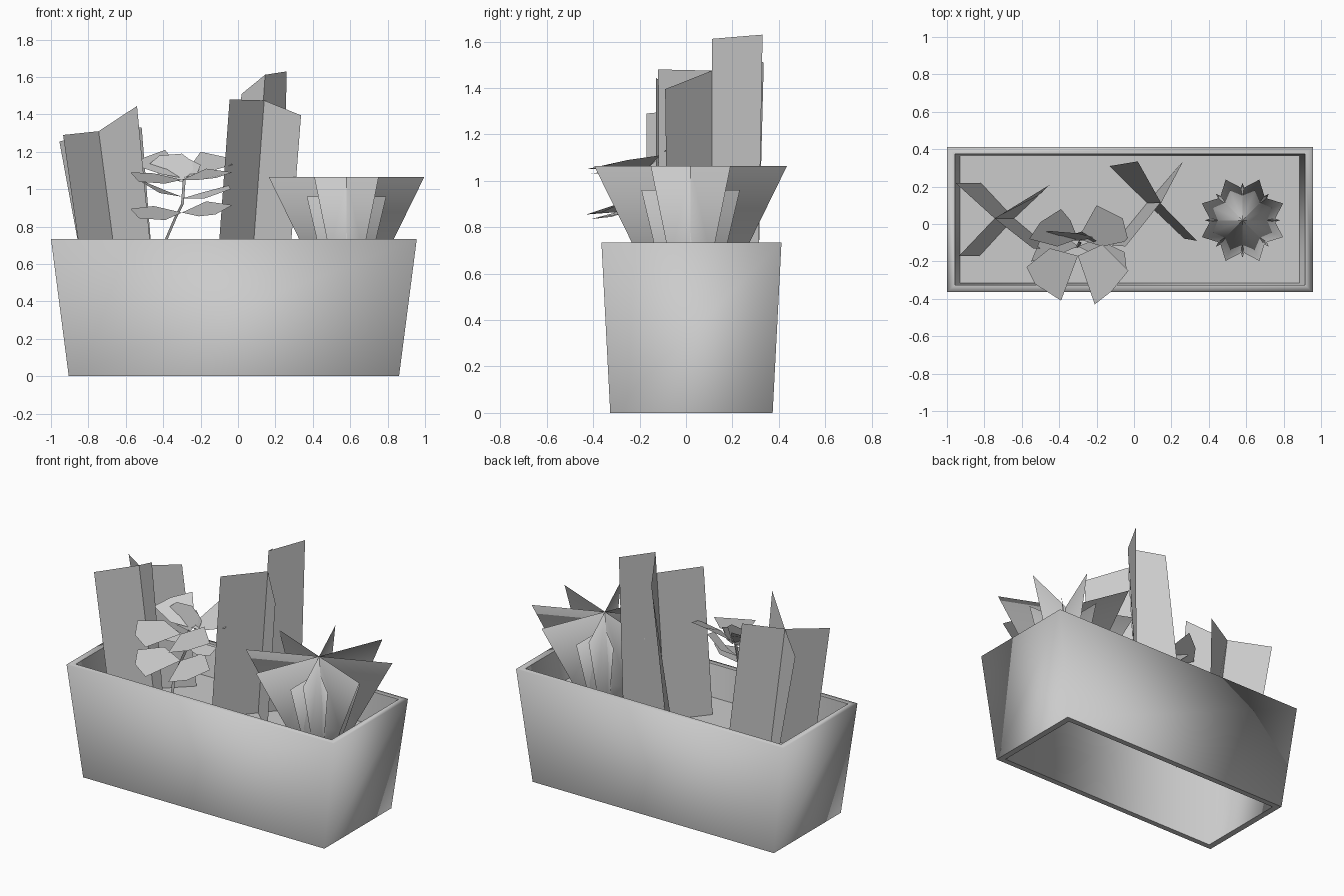
import bpy
import math
from mathutils import Vector

if "Cube" in bpy.data.objects:
    bpy.data.objects.remove(bpy.data.objects["Cube"])

grey = bpy.data.materials.new("plain grey")
grey.diffuse_color = (0.6, 0.6, 0.6, 1)
grey.use_nodes = True
grey.node_tree.nodes["Principled BSDF"].inputs["Base Color"].default_value = grey.diffuse_color
SOIL = 0.52


def make(name, verts, faces, smooth=False):
    me = bpy.data.meshes.new(name)
    me.from_pydata([tuple(v) for v in verts], [], faces)
    me.update()
    me.materials.append(grey)
    me.polygons.foreach_set("use_smooth", [smooth] * len(me.polygons))
    ob = bpy.data.objects.new(name, me)
    bpy.context.collection.objects.link(ob)
    return ob


# Planter parts: stacked rectangular rings (half width, half depth, height)
def ring_shell(name, rings, smooth):
    verts, faces = [], []
    for hx, hy, z in rings:
        verts += [(-0.022 + sx * hx, 0.0235 + sy * hy, z)
                  for sx, sy in ((-1, -1), (1, -1), (1, 1), (-1, 1))]
    for r in range(len(rings) - 1):
        for i in range(4):
            j = (i + 1) % 4
            faces.append((r * 4 + i, r * 4 + j, r * 4 + 4 + j, r * 4 + 4 + i))
    if len(rings) == 1:
        faces.append((0, 1, 2, 3))
    make(name, verts, faces, smooth)


# Open-bottomed box: outer wall with rim, inner lining, bottom lip, soil sheet
ring_shell("planter_wall", [(0.883, 0.35, 0), (0.978, 0.388, 0.735),
                            (0.936, 0.35, 0.735)], True)
ring_shell("planter_lining", [(0.936, 0.35, 0.735), (0.841, 0.312, 0)], True)
ring_shell("planter_bottom_lip", [(0.841, 0.312, 0), (0.883, 0.35, 0)], False)
ring_shell("soil", [(0.908, 0.339, SOIL)], False)


# Tall blades: folded pairs of panels sharing a centre line, run into the soil
def blade(name, *edges):
    verts = []
    for top, base in edges:
        top, base = Vector(top), Vector(base)
        t = (top.z - SOIL) / (top.z - base.z)
        verts += [top, top.lerp(base, t)]
    make(name, verts, [(0, 1, 3, 2), (2, 3, 5, 4)])


mid = ((-0.745, 0.03, 1.31), (-0.66, 0.03, 0.66))
blade("left_front_blade", ((-0.935, -0.17, 1.29), (-0.845, -0.17, 0.66)), mid,
      ((-0.54, -0.13, 1.445), (-0.465, -0.13, 0.66)))
blade("left_back_blade", ((-0.955, 0.22, 1.255), (-0.845, 0.22, 0.66)), mid,
      ((-0.515, 0.15, 1.33), (-0.45, 0.21, SOIL)))
blade("right_front_blade", ((-0.045, -0.12, 1.48), (-0.105, -0.115, 0.66)),
      ((0.14, 0.112, 1.475), (0.08, 0.112, 0.66)),
      ((0.337, -0.09, 1.395), (0.28, -0.08, 0.66)))
blade("right_back_blade", ((0.02, 0.335, 1.51), (-0.13, 0.31, SOIL)),
      ((0.145, 0.112, 1.612), (0.08, 0.112, 0.66)),
      ((0.26, 0.33, 1.63), (0.24, 0.31, SOIL)))


# Rosette: upright pleated leaves with rounded ridges and deep valleys
def rosette(name, tip, spine, valley, top, offset):
    def point(r, degrees, z):
        a = math.radians(degrees)
        return (0.58 + r * math.cos(a), 0.02 + r * math.sin(a), z)

    verts, faces = [], []
    for k in range(8):
        a = offset + 45 * k
        verts += [point(0, a, top), point(tip, a, top), point(spine, a, 0.66),
                  point(spine * 0.7, a, SOIL),
                  point(valley, a + 22.5, 0.66),
                  point(valley * 0.8, a + 22.5, SOIL)]
        n, p = 6 * k, 6 * ((k - 1) % 8)
        faces += [(n, n + 1, n + 2, n + 4), (n, p + 4, n + 2, n + 1),
                  (n + 2, n + 3, n + 5, n + 4), (p + 4, p + 5, n + 3, n + 2)]
    make(name, verts, faces, True)


rosette("rosette_outer_leaves", 0.45, 0.235, 0.17, 1.065, 22.5)
rosette("rosette_inner_leaves", 0.30, 0.20, 0.10, 0.96, 0)


# Leafy plant: fan-shaped leaves around a thin stem
def leaf(name, root, *rim):
    make(name, [root, *rim], [tuple(range(len(rim) + 1))])


root = (-0.30, -0.17)
for tier, z, lift in (("upper", 1.05, 0.0), ("lower", 0.875, -0.02)):
    leaf(tier + "_front_left_leaf", (*root, z), (-0.45, -0.13, z + 0.035),
         (-0.575, -0.23, z + 0.04 + lift), (-0.53, -0.32, z - 0.01 + lift),
         (-0.39, -0.41, z - 0.02 + lift))
    leaf(tier + "_front_right_leaf", (*root, z), (-0.21, -0.43, z + lift),
         (-0.12, -0.36, z + 0.01 + lift), (-0.03, -0.25, z + 0.04),
         (-0.17, -0.11, z + 0.06))
leaf("upper_back_right_leaf", (-0.30, -0.08, 1.06), (-0.17, -0.12, 1.09),
     (-0.03, -0.09, 1.13), (-0.06, 0.03, 1.17), (-0.20, 0.10, 1.20))
leaf("upper_back_left_leaf", (-0.30, -0.08, 1.06), (-0.34, 0.02, 1.15),
     (-0.39, 0.08, 1.21), (-0.50, 0.01, 1.17), (-0.56, -0.08, 1.13),
     (-0.41, -0.12, 1.08))
leaf("middle_right_leaf", (-0.30, -0.12, 0.95), (-0.18, -0.18, 0.95),
     (-0.04, -0.24, 1.00), (-0.05, -0.15, 1.02), (-0.20, -0.08, 0.98))
leaf("middle_left_leaf", (-0.30, -0.12, 0.96), (-0.42, -0.17, 0.98),
     (-0.55, -0.20, 1.06), (-0.50, -0.08, 1.04), (-0.38, -0.05, 0.99))

# Steep young leaves at the heart
leaf("left_young_leaf", (-0.29, -0.09, 1.04), (-0.39, -0.08, 1.05),
     (-0.48, -0.04, 1.13), (-0.42, -0.04, 1.18), (-0.30, -0.05, 1.19),
     (-0.22, -0.07, 1.13))
leaf("right_young_leaf", (-0.31, -0.05, 1.06), (-0.23, -0.10, 1.05),
     (-0.20, -0.09, 1.13), (-0.28, -0.04, 1.17))

# Three-sided stem following a bent path, rooted below the soil
path = [Vector(p) for p in ((-0.44, -0.10, 0.33), (-0.40, -0.10, 0.70),
                            (-0.34, -0.11, 0.84), (-0.30, -0.12, 0.92),
                            (-0.29, -0.10, 1.05))]
verts, faces = [], []
for p in path:
    for k in range(3):
        a = math.tau * k / 3
        verts.append(p + Vector((math.cos(a), math.sin(a), 0)) * 0.01)
for r in range(len(path) - 1):
    for i in range(3):
        j = (i + 1) % 3
        faces.append((r * 3 + i, r * 3 + j, r * 3 + 3 + j, r * 3 + 3 + i))
make("leafy_stem", verts, faces)
